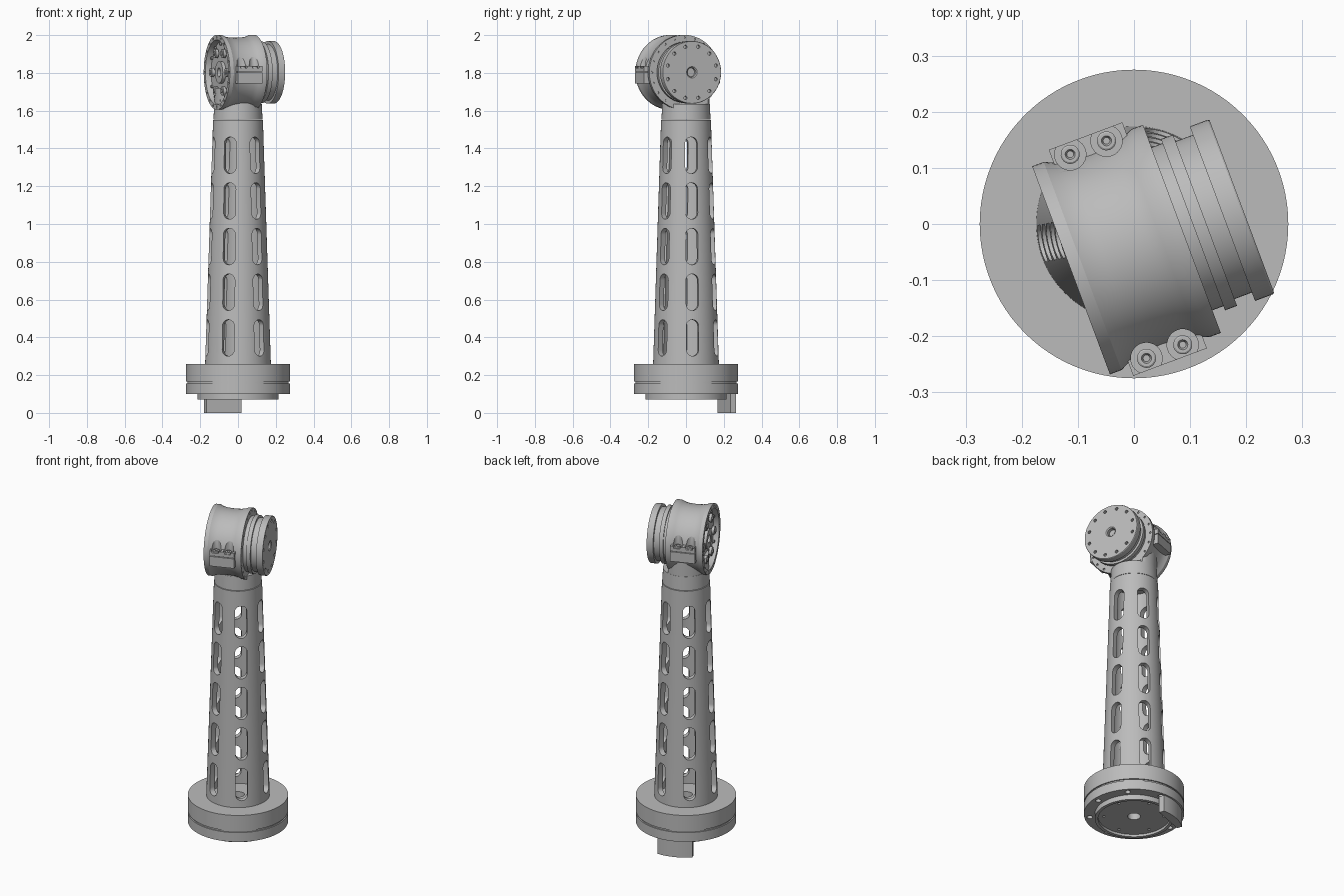
import bpy, bmesh
from math import radians, cos, sin, pi
from mathutils import Matrix, Vector

if "Cube" in bpy.data.objects:
    bpy.data.objects.remove(bpy.data.objects["Cube"])

grey = bpy.data.materials.new("machined_grey")
grey.use_nodes = True
grey.diffuse_color = (0.5, 0.5, 0.5, 1)
grey.node_tree.nodes["Principled BSDF"].inputs["Base Color"].default_value = (0.5, 0.5, 0.5, 1)

# Frames: the whole joint is turned about z; the head axis lies along local x
TURN = Matrix.Rotation(radians(20.5), 4, 'Z')
HEAD = TURN @ Matrix.Translation((0, -0.038, 1.803))
AXIS = HEAD @ Matrix.Rotation(pi / 2, 4, 'Y')


def finish(name, bm, frame=Matrix()):
    bmesh.ops.recalc_face_normals(bm, faces=bm.faces)
    bm.transform(frame)
    mesh = bpy.data.meshes.new(name)
    bm.to_mesh(mesh)
    bm.free()
    mesh.materials.append(grey)
    ob = bpy.data.objects.new(name, mesh)
    bpy.context.collection.objects.link(ob)
    shade(mesh)
    return ob


def shade(mesh):
    mesh.shade_smooth()
    mesh.set_sharp_from_angle(angle=radians(25))


def lathe(name, profile, frame=Matrix(), closed=False, steps=72):
    """Spin (radius, height) points about z."""
    bm = bmesh.new()
    vs = [bm.verts.new((r, 0, z)) for r, z in profile]
    pairs = list(zip(vs, vs[1:])) + ([(vs[-1], vs[0])] if closed else [])
    es = [bm.edges.new(p) for p in pairs]
    bmesh.ops.spin(bm, geom=vs + es, cent=(0, 0, 0), axis=(0, 0, 1),
                   angle=2 * pi, steps=steps, use_merge=True)
    bmesh.ops.remove_doubles(bm, verts=bm.verts, dist=1e-5)
    return finish(name, bm, frame)


def cyl(bm, x, y, z0, z1, r, seg=20):
    bmesh.ops.create_cone(bm, cap_ends=True, segments=seg, radius1=r, radius2=r,
                          depth=z1 - z0, matrix=Matrix.Translation((x, y, (z0 + z1) / 2)))


def ring_of(bm, count, radius, z0, z1, r, start=0.0, seg=12):
    for i in range(count):
        a = start + 2 * pi * i / count
        cyl(bm, radius * cos(a), radius * sin(a), z0, z1, r, seg)


def box(bm, lo, hi):
    lo, hi = Vector(lo), Vector(hi)
    bmesh.ops.create_cube(bm, size=1, matrix=Matrix.Translation((lo + hi) / 2)
                          @ Matrix.Diagonal((*(hi - lo), 1)))


def prism(bm, outline, z0, z1, frame=Matrix()):
    face = bm.faces.new([bm.verts.new(frame @ Vector((x, y, z0))) for x, y in outline])
    new = bmesh.ops.extrude_face_region(bm, geom=[face])["geom"]
    up = frame.to_3x3() @ Vector((0, 0, z1 - z0))
    bmesh.ops.translate(bm, vec=up, verts=[g for g in new if isinstance(g, bmesh.types.BMVert)])


def cut(target, cutter, keep=False):
    mod = target.modifiers.new("cut", 'BOOLEAN')
    mod.operation, mod.solver, mod.object = 'DIFFERENCE', 'EXACT', cutter
    bpy.context.view_layer.update()
    deps = bpy.context.evaluated_depsgraph_get()
    mesh = bpy.data.meshes.new_from_object(target.evaluated_get(deps))
    target.modifiers.clear()
    target.data = mesh
    shade(mesh)
    if not keep:
        bpy.data.objects.remove(cutter)


# Base: grooved double disc with a stepped, recessed underside
base = lathe("base_flange", [
    (0.035, 0.26), (0.275, 0.26), (0.275, 0.166), (0.268, 0.166), (0.268, 0.156),
    (0.275, 0.156), (0.275, 0.10), (0.215, 0.10), (0.215, 0.07), (0.197, 0.07),
    (0.197, 0.085), (0.035, 0.085)], closed=True, steps=96)
bm = bmesh.new()
ring_of(bm, 8, 0.245, 0.05, 0.14, 0.016, radians(42), 16)
ring_of(bm, 6, 0.165, 0.05, 0.10, 0.008, radians(20))
cut(base, finish("base_hole_cutter", bm))

# Locating tab below the base, curved outside and flat inside
bm = bmesh.new()
arc = [radians(90 + d) for d in range(-22, 23, 4)]
prism(bm, [(0.265 * cos(a), 0.265 * sin(a)) for a in arc] + [(-0.099, 0.215), (0.099, 0.215)],
      0.0, 0.1, TURN)
finish("locating_tab", bm)

# Hollow tapered tube
tube = lathe("tapered_tube", [(0.174, 0.26), (0.132, 1.55), (0.102, 1.55), (0.142, 0.26)],
             closed=True, steps=96)
half_w, half_h = 0.033, 0.0965
slot = []
for side, start in ((1, 0), (-1, pi)):
    for i in range(13):
        a = start + pi * i / 12
        slot.append((half_w * cos(a), side * (half_h - half_w) + half_w * sin(a)))
bm = bmesh.new()
for k in range(6):
    # Local z points outward, local y points up
    out = Matrix.Rotation(radians(12 + 60 * k + 90), 4, 'Z') @ Matrix.Rotation(pi / 2, 4, 'X')
    for row in range(5):
        prism(bm, slot, 0.08, 0.25, Matrix.Translation((0, 0, 0.397 + 0.2417 * row)) @ out)
cut(tube, finish("slot_cutter", bm))

# Collar, and neck trimmed flat beside the rotating end
lathe("tube_collar", [(0, 1.553), (0.13, 1.553), (0.126, 1.635), (0, 1.635)])
bm = bmesh.new()
cyl(bm, 0, 0, 1.6, 1.72, 0.125, 64)
for v in bm.verts:
    v.co.x = min(v.co.x, 0.076)
finish("neck", bm, TURN)

# Head: waisted housing, with a recessed face on one end
housing = lathe("head_housing", [
    (0, -0.1), (0.024, -0.1), (0.024, -0.122), (0.058, -0.122), (0.058, -0.104),
    (0.165, -0.104), (0.172, -0.134), (0.198, -0.134), (0.198, -0.112), (0.19, -0.095),
    (0.185, -0.07), (0.183, -0.028), (0.185, 0.012), (0.19, 0.036), (0.198, 0.055),
    (0.198, 0.077), (0, 0.077)], AXIS, steps=96)
bm = bmesh.new()
ring_of(bm, 20, 0.184, 0.07, 0.09, 0.006)
ring_of(bm, 20, 0.185, -0.15, -0.126, 0.006)
cut(housing, finish("flange_hole_cutter", bm, AXIS))

# Bosses and screw heads inside the recessed face
bm = bmesh.new()
ring_of(bm, 6, 0.115, -0.11, -0.126, 0.024, radians(30), 20)
ring_of(bm, 6, 0.115, -0.11, -0.131, 0.012, radians(30), 6)
ring_of(bm, 12, 0.15, -0.11, -0.118, 0.008)
finish("face_bosses", bm, AXIS)

# Clamp lugs on both sides, split at the middle
bm = bmesh.new()
box(bm, (-0.096, -0.215, -0.058), (0.044, 0.215, 0.0))
lower = finish("clamp_lugs_lower", bm, HEAD)
bm = bmesh.new()
box(bm, (-0.096, -0.215, 0.004), (0.044, 0.215, 0.034))
upper = finish("clamp_lugs_upper", bm, HEAD)
spots = [(x, y) for x in (-0.063, 0.006) for y in (-0.194, 0.194)]
bm = bmesh.new()
for x, y in spots:
    cyl(bm, x, y, 0.022, 0.14, 0.028, 32)
pocket = finish("bolt_pocket_cutter", bm, HEAD)
cut(housing, pocket, keep=True)
cut(upper, pocket)

# Clamp bolts with sockets
for i, (x, y) in enumerate(spots):
    lathe(f"clamp_bolt_{i + 1}", [(0, 0.02), (0.017, 0.02), (0.017, 0.032), (0.014, 0.034),
                                  (0.009, 0.034), (0.006, 0.026), (0, 0.026)],
          HEAD @ Matrix.Translation((x, y, 0)), steps=24)

# Rotating end: stepped rings and an output disc with bolt holes
rotor = lathe("output_disc", [
    (0, 0.07), (0.155, 0.07), (0.155, 0.098), (0.163, 0.098), (0.163, 0.121), (0.15, 0.121),
    (0.15, 0.154), (0.166, 0.154), (0.166, 0.188), (0.164, 0.191), (0.03, 0.191),
    (0.024, 0.186), (0.024, 0.165), (0, 0.165)], AXIS, steps=96)
bm = bmesh.new()
ring_of(bm, 12, 0.14, 0.175, 0.21, 0.009, radians(15), 14)
cut(rotor, finish("disc_hole_cutter", bm, AXIS))
